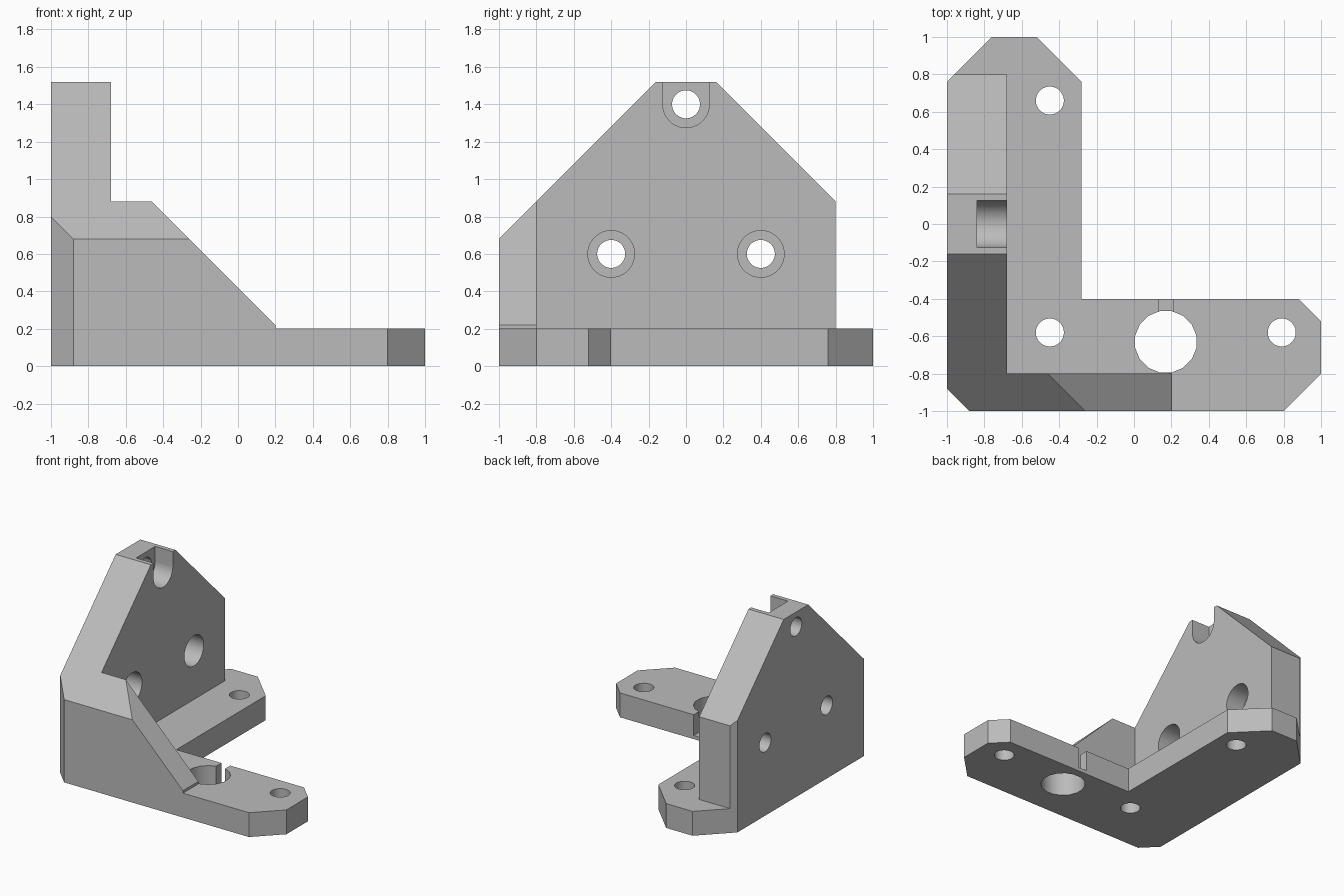
import bpy
import bmesh
import math
from mathutils import Matrix, Vector

cube = bpy.data.objects.get("Cube")
if cube:
    bpy.data.objects.remove(cube)

GREY = (0.5, 0.5, 0.5, 1.0)
material = bpy.data.materials.new("plain grey")
material.use_nodes = True
material.diffuse_color = GREY
material.node_tree.nodes["Principled BSDF"].inputs["Base Color"].default_value = GREY


def add_object(name, bm):
    bmesh.ops.recalc_face_normals(bm, faces=bm.faces)
    mesh = bpy.data.meshes.new(name)
    bm.to_mesh(mesh)
    bm.free()
    mesh.materials.append(material)
    obj = bpy.data.objects.new(name, mesh)
    bpy.context.collection.objects.link(obj)
    return obj


def prism(name, points, offset):
    """Extrude a closed 3D outline along offset."""
    bm = bmesh.new()
    face = bm.faces.new([bm.verts.new(p) for p in points])
    side = bmesh.ops.extrude_face_region(bm, geom=[face])["geom"]
    verts = [v for v in side if isinstance(v, bmesh.types.BMVert)]
    bmesh.ops.translate(bm, verts=verts, vec=offset)
    return add_object(name, bm)


def box(name, low, high):
    (x0, y0, z0), (x1, y1, z1) = low, high
    return prism(name, [(x0, y0, z0), (x1, y0, z0), (x1, y1, z0), (x0, y1, z0)],
                 (0, 0, z1 - z0))


def trim(obj, point, normal):
    """Cut off everything on the normal side of a plane."""
    bm = bmesh.new()
    bm.from_mesh(obj.data)
    cut = bmesh.ops.bisect_plane(bm, geom=bm.verts[:] + bm.edges[:] + bm.faces[:],
                                 dist=1e-5, plane_co=point, plane_no=normal,
                                 clear_outer=True)["geom_cut"]
    edges = [e for e in cut if isinstance(e, bmesh.types.BMEdge)]
    bmesh.ops.holes_fill(bm, edges=edges)
    bmesh.ops.recalc_face_normals(bm, faces=bm.faces)
    bm.to_mesh(obj.data)
    bm.free()


def cylinder(name, start, axis, length, radius, sides=32):
    bm = bmesh.new()
    direction = Vector(axis)
    turn = direction.to_track_quat('Z', 'Y').to_matrix().to_4x4()
    place = Matrix.Translation(Vector(start) + direction * length / 2) @ turn
    bmesh.ops.create_cone(bm, cap_ends=True, segments=sides, radius1=radius,
                          radius2=radius, depth=length,
                          matrix=place @ Matrix.Rotation(math.pi / sides, 4, 'Z'))
    return add_object(name, bm)


def combine(target, tool, operation):
    tool.hide_render = True
    mod = target.modifiers.new(tool.name, 'BOOLEAN')
    mod.operation = operation
    mod.solver = 'EXACT'
    mod.object = tool
    bpy.context.view_layer.update()
    graph = bpy.context.evaluated_depsgraph_get()
    mesh = bpy.data.meshes.new_from_object(target.evaluated_get(graph))
    target.modifiers.clear()
    target.data = mesh
    bpy.data.objects.remove(tool)


# L-shaped base with chamfered corners
outline = [(-0.88, -1), (0.8, -1), (1, -0.8), (1, -0.52), (0.88, -0.4), (-0.28, -0.4),
           (-0.28, 0.76), (-0.52, 1), (-0.76, 1), (-1, 0.76), (-1, -0.88)]
bracket = prism("angle_bracket", [(x, y, 0) for x, y in outline], (0, 0, 0.2))

# Upright wall with sloping shoulders
wall_profile = [(-1, 0), (0.8, 0), (0.8, 0.88), (0.16, 1.52), (-0.16, 1.52), (-1, 0.68)]
wall = prism("upright_wall", [(-1, y, z) for y, z in wall_profile], (0.32, 0, 0))
trim(wall, (-1, -0.88, 0), (-1, -1, 0))
trim(wall, (-1, 0.76, 0), (-1, 1, 0))

# Front gusset with a sloping end, its top following the wall shoulder
gusset_profile = [(-0.8, 0), (0.2, 0), (0.2, 0.22), (-0.46, 0.88), (-0.8, 0.88)]
gusset = prism("front_gusset", [(x, -1, z) for x, z in gusset_profile], (0, 0.2, 0))
trim(gusset, (0, -1, 0.68), (0, -1, 1))

combine(bracket, wall, 'UNION')
combine(bracket, gusset, 'UNION')

# Merge coplanar faces before drilling
bm = bmesh.new()
bm.from_mesh(bracket.data)
bmesh.ops.remove_doubles(bm, verts=bm.verts, dist=1e-4)
bmesh.ops.dissolve_limit(bm, angle_limit=math.radians(0.5), verts=bm.verts, edges=bm.edges)
bm.to_mesh(bracket.data)
bm.free()

# Mounting holes and the large rod hole in the base
for x, y in [(-0.45, 0.66), (-0.45, -0.58), (0.79, -0.58)]:
    combine(bracket, cylinder("base_hole", (x, y, -0.1), (0, 0, 1), 0.4, 0.075), 'DIFFERENCE')
combine(bracket, cylinder("rod_hole", (0.17, -0.63, -0.1), (0, 0, 1), 0.4, 0.167, 16),
        'DIFFERENCE')

# Narrow relief slot from the rod hole to the back edge
combine(bracket, box("relief_slot", (0.13, -0.55, 0.03), (0.21, -0.3, 0.3)), 'DIFFERENCE')

# Counterbored holes through the wall
for y, z in [(-0.4, 0.6), (0.4, 0.6), (0, 1.4)]:
    combine(bracket, cylinder("wall_hole", (-1.1, y, z), (1, 0, 0), 0.5, 0.075), 'DIFFERENCE')
    combine(bracket, cylinder("counterbore", (-0.84, y, z), (1, 0, 0), 0.3, 0.125),
            'DIFFERENCE')

# Top counterbore opens upward
combine(bracket, box("top_notch", (-0.84, -0.1244, 1.4), (-0.54, 0.1244, 1.7)), 'DIFFERENCE')

bpy.ops.object.select_all(action='DESELECT')
bracket.select_set(True)
bpy.context.view_layer.objects.active = bracket
bpy.ops.object.shade_smooth_by_angle(angle=math.radians(30))
